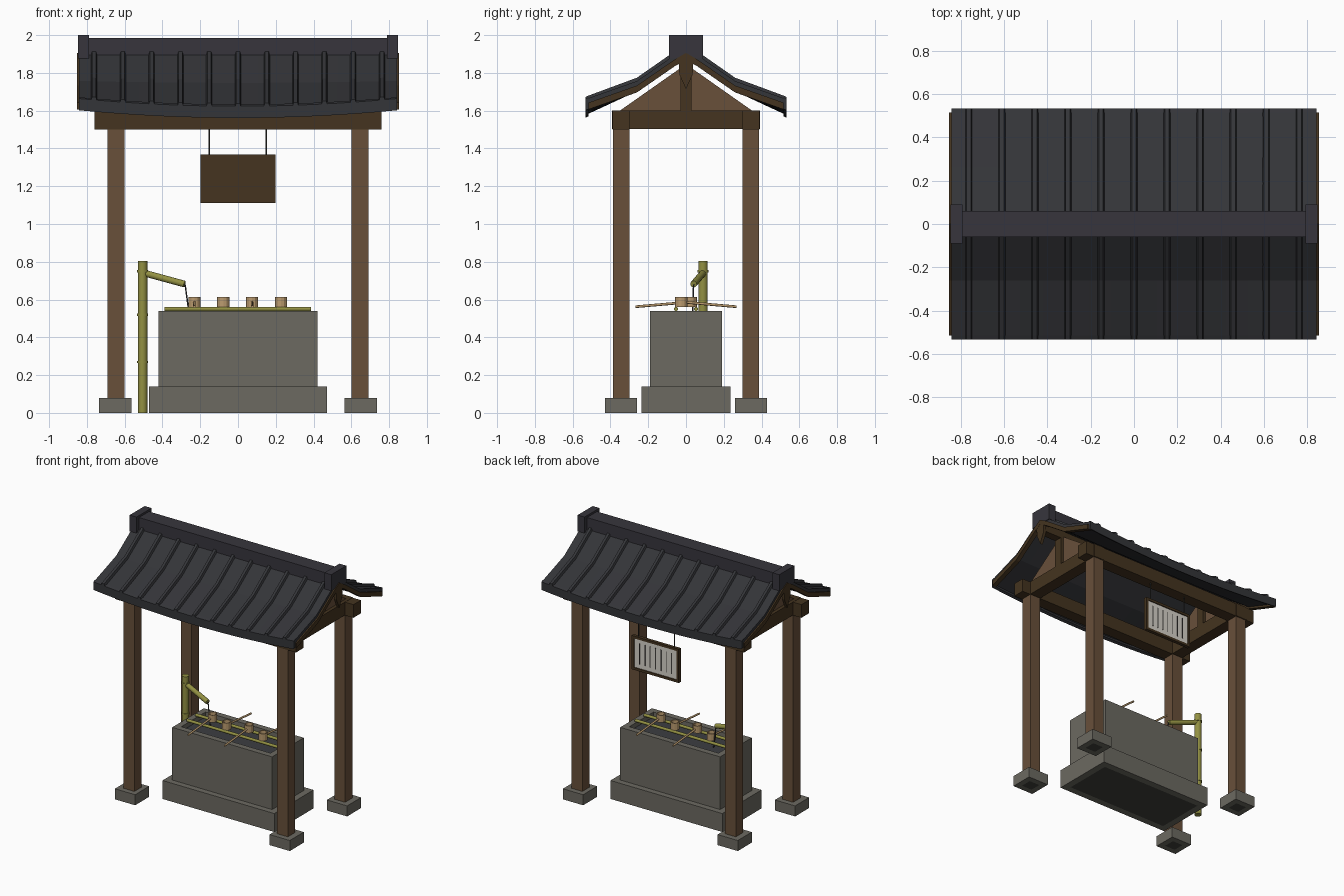
import bpy, bmesh
from mathutils import Vector

if "Cube" in bpy.data.objects:
    bpy.data.objects.remove(bpy.data.objects["Cube"])


def material(name, r, g, b):
    m = bpy.data.materials.new(name)
    m.use_nodes = True
    m.diffuse_color = (r, g, b, 1)
    bsdf = next(n for n in m.node_tree.nodes if n.type == 'BSDF_PRINCIPLED')
    bsdf.inputs["Base Color"].default_value = (r, g, b, 1)
    return m


POST = material("post wood", .14, .08, .042)
BEAM = material("dark beam wood", .058, .034, .014)
STONE = material("grey stone", .15, .143, .12)
DARK = material("dark stone", .052, .05, .045)
TILE = material("roof tile", .034, .035, .04)
RIDGE = material("ridge tile", .038, .036, .046)
BAMBOO = material("bamboo", .29, .28, .055)
LADLE = material("ladle wood", .5, .33, .16)
PAPER = material("paper", .68, .65, .59)
WATER = material("water", .045, .047, .053)


def finish(name, bm, *mats):
    bmesh.ops.recalc_face_normals(bm, faces=bm.faces)
    me = bpy.data.meshes.new(name)
    bm.to_mesh(me)
    bm.free()
    for m in mats:
        me.materials.append(m)
    ob = bpy.data.objects.new(name, me)
    bpy.context.collection.objects.link(ob)
    return ob


def new_box(x, y, z):
    """bmesh box from (low, high) pairs"""
    bm = bmesh.new()
    bmesh.ops.create_cube(bm, size=1)
    for v in bm.verts:
        v.co = [lo + (c + .5) * (hi - lo) for c, (lo, hi) in zip(v.co, (x, y, z))]
    return bm


def box(name, x, y, z, mat):
    return finish(name, new_box(x, y, z), mat)


def facing(bm, axis, sign):
    bm.normal_update()
    return max(bm.faces, key=lambda f: f.normal[axis] * sign * 10 + f.calc_center_median()[axis] * sign)


def inset(bm, face, thickness, depth=0):
    bmesh.ops.inset_region(bm, faces=[face], thickness=thickness, depth=depth, use_even_offset=True)


def stone_block(name, x, y, z, rim):
    """Block whose underside carries a dark inset panel"""
    bm = new_box(x, y, z)
    face = facing(bm, 2, -1)
    inset(bm, face, rim)
    face.material_index = 1
    return finish(name, bm, STONE, DARK)


def rod(name, a, b, r, mat, sides=12):
    a, b = Vector(a), Vector(b)
    bm = bmesh.new()
    bmesh.ops.create_cone(bm, cap_ends=True, segments=sides, radius1=r, radius2=r, depth=(b - a).length)
    turn = Vector((0, 0, 1)).rotation_difference(b - a)
    for v in bm.verts:
        v.co = turn @ v.co + (a + b) / 2
    for f in bm.faces:
        f.smooth = len(f.verts) == 4
    for e in bm.edges:
        e.smooth = all(len(f.verts) == 4 for f in e.link_faces)
    return finish(name, bm, mat)


def prism(name, outline, x0, x1, mat):
    """Outline of (y, z) points, extruded along x"""
    bm = bmesh.new()
    face = bm.faces.new([bm.verts.new((x0, y, z)) for y, z in outline])
    ext = bmesh.ops.extrude_face_region(bm, geom=[face])["geom"]
    bmesh.ops.translate(bm, vec=(x1 - x0, 0, 0), verts=[v for v in ext if isinstance(v, bmesh.types.BMVert)])
    return finish(name, bm, mat)


# Roof surface: a two-pitch slope whose eaves sag towards the middle
SLOPE = [(0, 1.93), (.06, 1.895), (.26, 1.757), (.515, 1.667), (.533, 1.66)]


def roof_z(x, y, z):
    return z - .04 * (1 - min(1, abs(x) / .84) ** 2) * (y / .53) ** 2


def roof_strip(name, side, columns, bottom, mat, stations=SLOPE):
    """columns: (x, height above the slope); bottom: offset of the underside"""
    bm = bmesh.new()
    grid = []
    for y, z in stations:
        top = [bm.verts.new((x, side * y, roof_z(x, y, z) + h)) for x, h in columns]
        low = [bm.verts.new((x, side * y, roof_z(x, y, z) + bottom)) for x, h in reversed(columns)]
        grid.append(top + low)
    n = len(grid[0])
    for a, b in zip(grid, grid[1:]):
        for i in range(n):
            j = (i + 1) % n
            bm.faces.new((a[i], a[j], b[j], b[i]))
    m = len(columns)
    for ring in (grid[0], grid[-1]):
        for i in range(m - 1):
            bm.faces.new((ring[i], ring[i + 1], ring[n - 2 - i], ring[n - 1 - i]))
    return finish(name, bm, mat)


for side, label in ((-1, "front"), (1, "back")):
    across = [-.842 + 1.684 * i / 16 for i in range(17)]
    roof_strip(label + "_roof_slab", side, [(x, 0) for x in across], -.045, TILE)
    roof_strip(label + "_eave_edge", side, [(x, .004) for x in across], -.058, TILE, SLOPE[3:])
    # Raised tile rolls
    for i in range(11):
        cx = -.762 + .1524 * i
        cols = [(cx - .016, 0), (cx - .01, .019), (cx + .01, .019), (cx + .016, 0)]
        roof_strip(label + "_tile_roll", side, cols, -.012, TILE, SLOPE[1:])
    # Gable end boards
    for s in (-1, 1):
        roof_strip(label + "_bargeboard", side, [(s * .82, -.024), (s * .853, -.024)], -.06, BEAM, SLOPE[:4])
    # Long beams over the posts
    box(label + "_long_beam", (-.76, .76), sorted((side * .3, side * .39)), (1.5, 1.6), BEAM)

# Ridge
box("ridge_cap", (-.8, .8), (-.06, .06), (1.87, 1.985), RIDGE)
box("ridge_beam", (-.83, .83), (-.03, .03), (1.81, 1.87), BEAM)

for s in (-1, 1):
    def span(a, b):
        return sorted((s * a, s * b))
    box("ridge_end_block", span(.79, .847), (-.09, .09), (1.877, 2), RIDGE)
    # Gable frame
    box("cross_beam", span(.6, .69), (-.393, .393), (1.502, 1.602), BEAM)
    prism("gable_panel", [(-.35, 1.6), (.35, 1.6), (0, 1.846)], s * .625, s * .665, POST)
    box("king_post", span(.6, .69), (-.03, .03), (1.6, 1.815), BEAM)
    prism("gable_pendant", [(-.04, 1.87), (-.035, 1.79), (0, 1.715), (.035, 1.79), (.04, 1.87)],
          s * .83, s * .852, BEAM)
    # Posts and footings
    for t in (-1, 1):
        box("post", span(.6, .69), sorted((t * .3, t * .387)), (.08, 1.5), POST)
        stone_block("post_footing", span(.565, .735), sorted((t * .26, t * .428)), (0, .08), .042)

# Stone basin with a sunken water surface
stone_block("basin_base", (-.47, .47), (-.235, .235), (0, .14), .05)
basin = new_box((-.42, .42), (-.19, .19), (.14, .54))
water = facing(basin, 2, 1)
inset(basin, water, .045)
inset(basin, water, .0005, -.035)
water.material_index = 1
finish("basin", basin, STONE, WATER)

# Bamboo rails
for y in (-.053, .053):
    rod("bamboo_rail", (-.39, y, .55), (.387, y, .55), .011, BAMBOO)

# Ladles with open cups, handles alternating in direction
for i in range(4):
    x, d = -.231 + .153 * i, (-1 if i % 2 == 0 else 1)
    y = -d * .025
    bm = bmesh.new()
    bmesh.ops.create_cone(bm, cap_ends=True, segments=12, radius1=.032, radius2=.032, depth=.055)
    bmesh.ops.translate(bm, vec=(x, y, .587), verts=bm.verts)
    lid = facing(bm, 2, 1)
    inset(bm, lid, .006)
    inset(bm, lid, .001, -.04)
    finish("ladle_cup", bm, LADLE)
    rod("ladle_handle", (x, y + d * .028, .585), (x, d * .267, .562), .007, LADLE, 8)

# Bamboo spout
rod("spout_pole", (-.505, .09, 0), (-.505, .09, .805), .025, BAMBOO, 16)
for z in (.27, .52, .75):
    rod("bamboo_node", (-.505, .09, z - .006), (-.505, .09, z + .006), .029, BAMBOO, 16)
rod("spout_pipe", (-.495, .09, .74), (-.283, .04, .682), .018, BAMBOO)
rod("water_stream", (-.28, .04, .68), (-.257, .035, .51), .004, WATER, 8)

# Hanging sign, striped side to the back
sign = new_box((-.198, .198), (.345, .37), (1.11, 1.367))
face = facing(sign, 1, 1)
inset(sign, face, .018)
inset(sign, face, .001, -.006)
face.material_index = 1
finish("sign_board", sign, BEAM, PAPER)
for i in range(7):
    x = -.135 + .045 * i
    box("sign_stripe", (x - .003, x + .003), (.362, .367), (1.16, 1.32), DARK)
for x in (-.153, .15):
    rod("sign_hanger", (x, .357, 1.36), (x, .357, 1.52), .004, DARK, 8)
